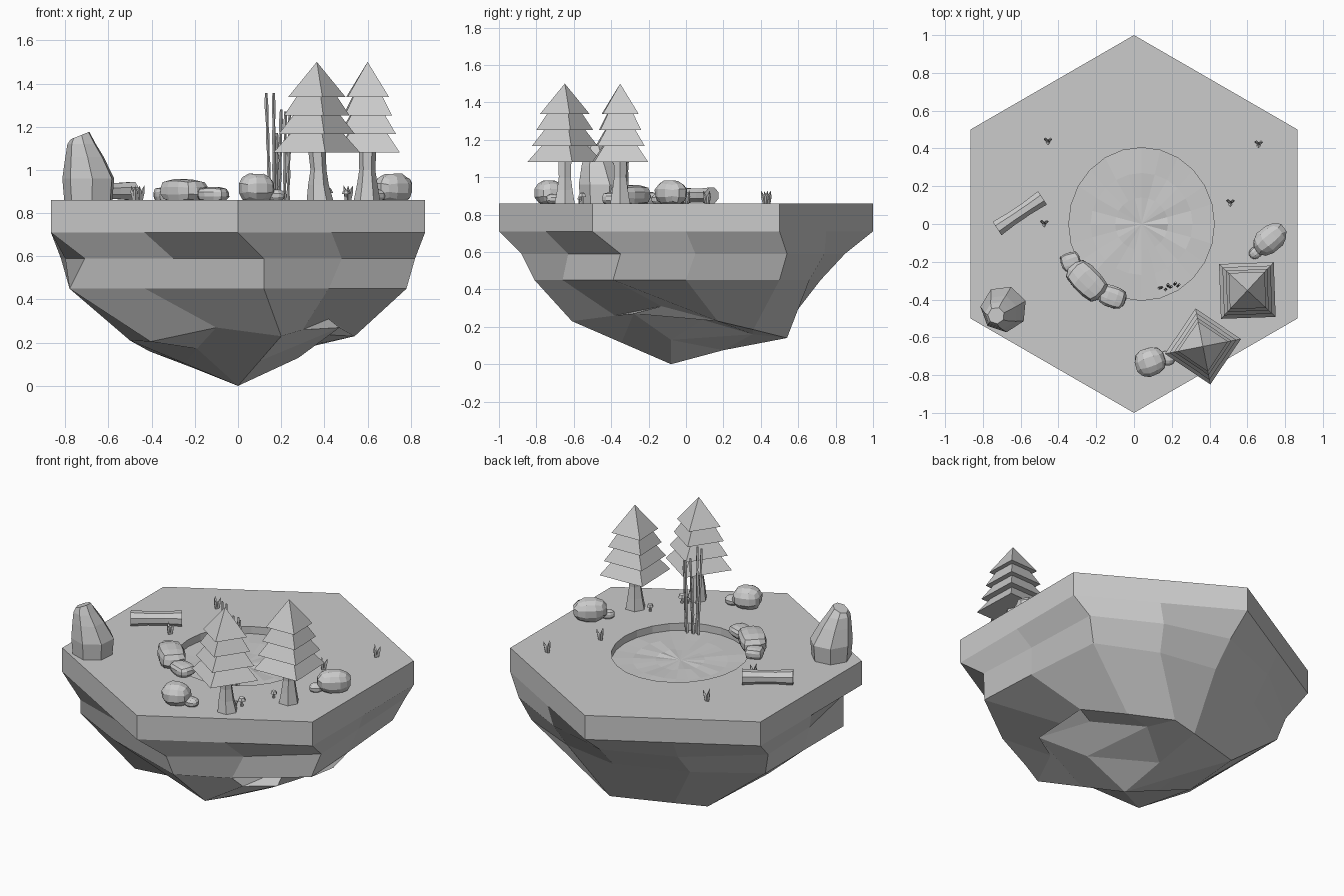
import bpy, bmesh, random
from math import sin, cos, pi, radians
from mathutils import Matrix

random.seed(4)
if "Cube" in bpy.data.objects:
    bpy.data.objects.remove(bpy.data.objects["Cube"], do_unlink=True)

GREY = (0.6, 0.6, 0.6, 1)
stone = bpy.data.materials.new("plain grey")
stone.use_nodes = True
stone.diffuse_color = GREY
stone.node_tree.nodes["Principled BSDF"].inputs["Base Color"].default_value = GREY
GROUND = 0.86


def finish(name, bm):
    bmesh.ops.remove_doubles(bm, verts=bm.verts[:], dist=0.0001)
    bmesh.ops.recalc_face_normals(bm, faces=bm.faces[:])
    mesh = bpy.data.meshes.new(name)
    bm.to_mesh(mesh)
    bm.free()
    mesh.materials.append(stone)
    obj = bpy.data.objects.new(name, mesh)
    bpy.context.scene.collection.objects.link(obj)
    return obj


def ring(x, y, z, r, n, turn=0.0, stretch=1.0):
    return [(x + r * cos(turn + 2 * pi * i / n),
             y + r * stretch * sin(turn + 2 * pi * i / n), z) for i in range(n)]


def loft_into(bm, rings):
    """Skin a stack of rings; a one-point ring is a tip, others get caps."""
    rows = [[bm.verts.new(p) for p in r] for r in rings]
    for a, b in zip(rows, rows[1:]):
        n = len(a)
        for i in range(n):
            j = (i + 1) % n
            if len(b) == 1:
                bm.faces.new((a[i], a[j], b[0]))
            else:
                bm.faces.new((a[i], a[j], b[j], b[i]))
    for row in (rows[0], rows[-1]):
        if len(row) > 1:
            bm.faces.new(row)


def loft(name, *stacks):
    bm = bmesh.new()
    for rings in stacks:
        loft_into(bm, rings)
    return finish(name, bm)


# Hexagonal ground slab with a sunken pond
def hexagon(z, n):
    pts = []
    for i in range(n):
        a = 360 * i / n
        r = 0.866 / cos(radians((a + 30) % 60 - 30))
        pts.append((r * cos(radians(a)), r * sin(radians(a)), z))
    return pts


POND = (0.04, 0.0)
loft("ground_slab", [ring(*POND, 0.79, 0.385, 24, 0, 1.05),
                     ring(*POND, GROUND, 0.385, 24, 0, 1.05),
                     hexagon(GROUND, 24), hexagon(0.71, 24)])

# Faceted water surface
water = [ring(*POND, z, 0.385, 24, 0, 1.05) for z in (0.795, 0.815)]
for r in (0.27, 0.14):
    water.append([(x, y, z + random.uniform(-0.006, 0.006))
                  for x, y, z in ring(*POND, 0.816, r, 24)])
water.append([(*POND, 0.815)])
loft("pond_water", water)

# Tapering underside of the island, starting at the front corner
UPPER = [(.12, -.88), (.48, -.63), (.82, -.35), (.80, .05), (.78, .54), (.40, .74),
         (0, .85), (-.42, .68), (-.82, .36), (-.8, -.08), (-.71, -.54), (-.30, -.68)]
MIDDLE = [(.12, -.81), (.42, -.66), (.78, -.39), (.76, 0), (.72, .5), (.36, .66),
          (0, .72), (-.42, .56), (-.78, .33), (-.78, -.05), (-.78, -.44), (-.43, -.62)]
LOWER = [(.2, -.61, .23), (.3, -.38, .26), (.42, -.13, .31), (.54, .17, .23),
         (.35, .36, .185), (.15, .54, .14), (-.04, .485, .147), (-.22, .43, .153),
         (-.41, .37, .16), (-.5, -.1, .21), (-.405, -.44, .205), (-.1, -.52, .27)]
# Inner keel: shared points fold the overhanging ledge on the right side
SPUR, LEDGE, BACK_KEEL = (.47, -.28, .27), (.4, .09, .237), (.2, .355, .16)
RIGHT_KEEL, LEFT_KEEL = (.28, -.08, .13), (-.19, -.31, .172)
KEEL = [(.1, -.345, .115), SPUR, SPUR, LEDGE, BACK_KEEL, BACK_KEEL,
        (-.02, .2, .075), (-.1, .18, .08), (-.2, .145, .08),
        (-.25, -.09, .105), LEFT_KEEL, LEFT_KEEL]
CORE = KEEL[:1] + [RIGHT_KEEL] * 5 + KEEL[6:]
rim = hexagon(0.71, 12)
rim = rim[9:] + rim[:9]
loft("island_rock", [rim, [(x, y, .59) for x, y in UPPER],
                     [(x, y, .45) for x, y in MIDDLE], LOWER, KEEL, CORE, [(0, -.08, 0)]])


# Pine trees: bent trunk and four square tiers
def pine(name, x, y, turn, lean):
    trunk = [ring(x + dx * lean, y, z, r, 6) for dx, z, r in
             ((1, 0.855, 0.062), (0.5, 0.93, 0.048), (0.5, 1.0, 0.037), (0, 1.1, 0.041))]
    loft(name + "_trunk", trunk)
    tiers = []
    for i, (low, high) in enumerate(((.205, .125), (.18, .11), (.155, .095), (.135, 0))):
        z = 1.08 + i * 0.086
        top = ring(x, y, z + 0.088, high, 4, turn) if high else [(x, y, 1.5)]
        tiers.append([ring(x, y, z, low, 4, turn), top])
    loft(name + "_needles", *tiers)


pine("front_pine", 0.365, -0.648, radians(11), 0.015)
pine("side_pine", 0.6, -0.352, radians(47), -0.003)

# Standing stone, leaning outwards above a broad shoulder
loft("standing_stone", [ring(cx, cy, z, r, 7, 0.35) for cx, cy, z, r in (
    (-.69, -.45, .855, .115), (-.69, -.45, .96, .124), (-.708, -.467, 1.06, .092),
    (-.722, -.478, 1.12, .068))] + [[(x, y, z + (x + .73) * 0.4) for x, y, z in
                                    ring(-.73, -.485, 1.16, .044, 7, 0.35)]])


# Rounded boulders and bushes with blocky facets
def boulder(name, x, y, top, length, width, turn=0, blocky=0.0):
    bm = bmesh.new()
    bmesh.ops.create_cube(bm, size=2)
    bmesh.ops.subdivide_edges(bm, edges=bm.edges[:], cuts=2, use_grid_fill=True)
    for v in bm.verts:
        v.co = v.co.normalized().lerp(v.co * 0.9, blocky) * random.uniform(1.0, 1.08)
    half = (top - GROUND) * 0.56
    place = (Matrix.Translation((x, y, top - half)) @ Matrix.Rotation(radians(turn), 4, "Z")
             @ Matrix.Diagonal((length, width, half, 1)))
    bmesh.ops.transform(bm, matrix=place, verts=bm.verts[:])
    finish(name, bm)


boulder("pond_boulder_large", -.25, -.30, .96, .118, .08, -45, 0.3)
boulder("pond_boulder_medium", -.115, -.385, .922, .075, .06, -20, 0.3)
boulder("pond_boulder_small", -.335, -.20, .922, .055, .052, 20, 0.3)
boulder("front_bush", .085, -.73, .985, .085, .078, 20)
boulder("front_bush_small", .175, -.71, .91, .045, .04)
boulder("side_bush", .72, -.08, .985, .1, .072, 40)
boulder("side_bush_small", .645, -.15, .91, .04, .032, 40)

# Fallen log, slightly waisted
log = []
for t, r in ((-.145, .046), (-.05, .04), (.05, .04), (.145, .046)):
    log.append([(t, u, v) for u, v, _ in ring(0, 0, 0, r, 8, pi / 8)])
fallen = loft("fallen_log", log)
fallen.data.transform(Matrix.Translation((-.605, .057, .902)) @ Matrix.Rotation(radians(34), 4, "Z"))

# Tall reeds leaning from the pond edge
reeds = []
for bx, by, tx, ty, top in ((.15, -.335, .13, -.34, 1.355), (.168, -.345, .165, -.35, 1.355),
                            (.19, -.335, .2, -.33, 1.28), (.215, -.32, .22, -.31, 1.27),
                            (.23, -.33, .24, -.32, 1.26), (.18, -.33, .18, -.32, 1.17)):
    stalk = []
    for k in range(9):
        f = k / 8
        stalk.append(ring(bx + (tx - bx) * f, by + (ty - by) * f, .8 + (top - .8) * f,
                          0.009 if k % 2 else 0.006, 4))
    reeds.append(stalk)
loft("reeds", *reeds)

# Small grass sprouts, three blades each
for i, (x, y) in enumerate(((-.455, .44), (-.475, .005), (.66, .425), (.51, .115))):
    blades = []
    for k in range(3):
        a = 2 * pi * k / 3 + 0.5
        dx, dy = cos(a), sin(a)
        blades.append([ring(x + dx * .006, y + dy * .006, GROUND - .005, .008, 4),
                       ring(x + dx * .013, y + dy * .013, GROUND + .035, .011, 4),
                       [(x + dx * .024, y + dy * .024, GROUND + .068)]])
    loft(f"grass_sprout_{i + 1}", *blades)

# Mushrooms beside the pines
for i, (x, y, h) in enumerate(((.415, -.555, .062), (.385, -.57, .035), (.5, -.36, .05))):
    z = GROUND + h
    loft(f"mushroom_{i + 1}",
         [ring(x, y, GROUND - .005, h * .16, 6), ring(x, y, z - h * .4, h * .12, 6)],
         [ring(x, y, z - h * .45, h * .4, 6), ring(x, y, z - h * .15, h * .27, 6), [(x, y, z)]])
